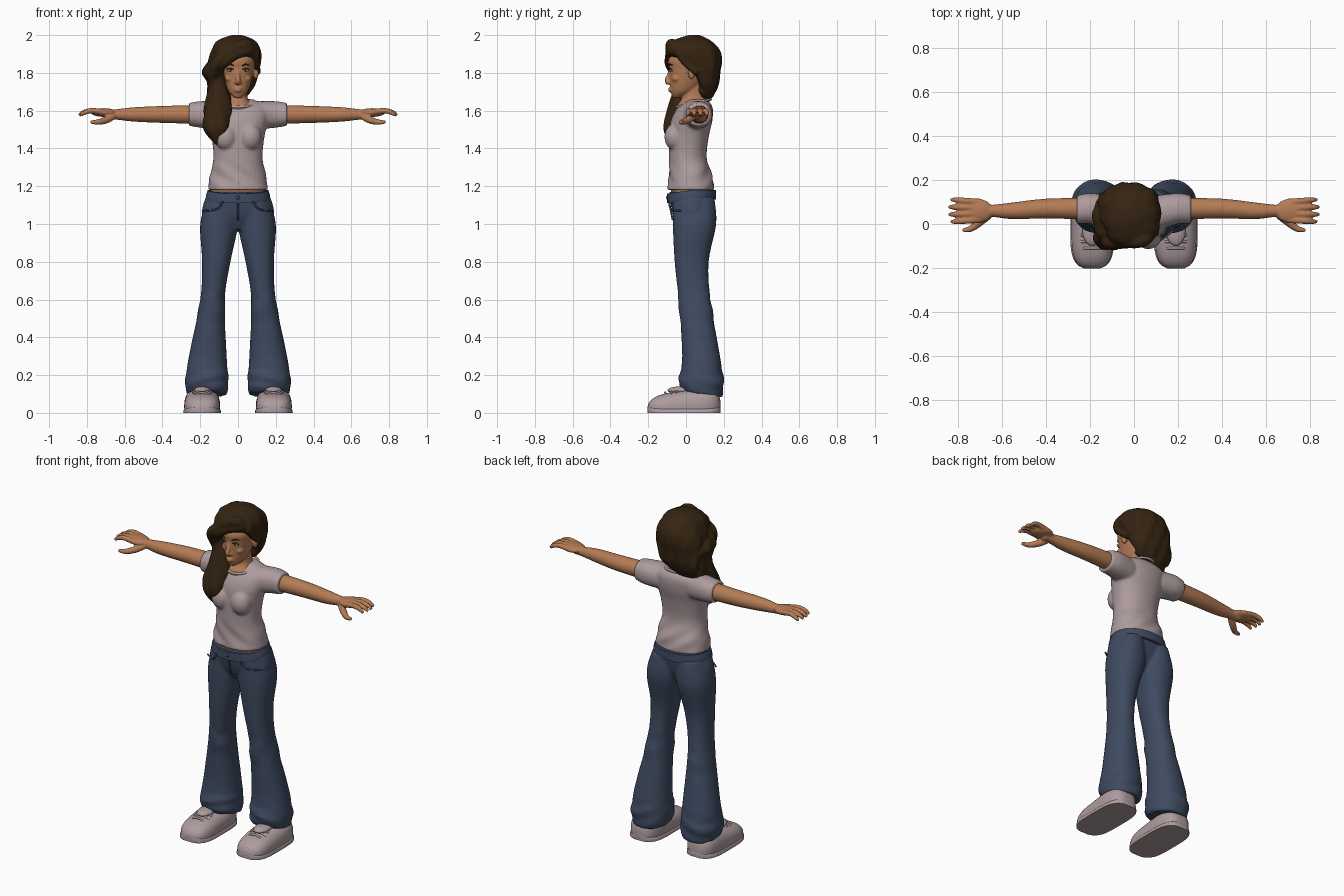
import bpy, bmesh
from math import sin, cos, pi, exp, copysign
from mathutils import Vector

cube = bpy.data.objects.get("Cube")
if cube:
    bpy.data.objects.remove(cube)


def material(name, red, green, blue):
    mat = bpy.data.materials.new(name)
    mat.use_nodes = True
    mat.diffuse_color = (red, green, blue, 1)
    mat.node_tree.nodes["Principled BSDF"].inputs["Base Color"].default_value = mat.diffuse_color
    return mat


SKIN = material("warm skin", .46, .2, .09)
CLOTH = material("pale mauve cloth", .42, .33, .34)
DENIM = material("blue denim", .05, .07, .12)
HAIR = material("dark brown hair", .035, .018, .006)
WHITE = material("eye white", .6, .55, .5)


def spline(rows, steps=5):
    """Smooth interpolation through rows of numbers."""
    rows = [Vector(row) for row in rows]
    out = []
    for i in range(len(rows) - 1):
        before, start = rows[max(i - 1, 0)], rows[i]
        end, after = rows[i + 1], rows[min(i + 2, len(rows) - 1)]
        for s in range(steps):
            t = s / steps
            linear = end - before
            square = before * 2 - start * 5 + end * 4 - after
            cubic = start * 3 - before - end * 3 + after
            out.append(start + (linear * t + square * t ** 2 + cubic * t ** 3) / 2)
    return out + [rows[-1]]


def round_off(value, power):
    return copysign(abs(value) ** (2 / power), value)


def loft(axis, rows, power=2.2, warp=None, sides=32):
    """Rings along an axis; each row is position, then low/high of the two other axes."""
    rings = []
    for t, low_a, high_a, low_b, high_b in spline(rows):
        ring = []
        for k in range(sides):
            angle = 2 * pi * k / sides
            a = (low_a + high_a + (high_a - low_a) * round_off(cos(angle), power)) / 2
            b = (low_b + high_b + (high_b - low_b) * round_off(sin(angle), power)) / 2
            co = Vector({"x": (t, a, b), "y": (a, t, b), "z": (a, b, t)}[axis])
            ring.append(warp(co) if warp else co)
        rings.append(ring)
    return rings


def trunk(rows, power=2.2, warp=None):
    """Upright symmetric loft; each row is height, half width, front, back."""
    return loft("z", [(z, -w, w, front, back) for z, w, front, back in rows], power, warp)


def tube(rows, sides=12):
    """Round tube; each row is x, y, z, radius."""
    points = spline(rows)
    rings = []
    heading, turn = None, None
    for i, p in enumerate(points):
        tangent = (points[min(i + 1, len(points) - 1)] - points[max(i - 1, 0)]).to_3d()
        if turn is None:
            turn = tangent.to_track_quat("Z", "Y")
        else:
            turn = heading.rotation_difference(tangent) @ turn
        heading = tangent
        circle = [2 * pi * k / sides for k in range(sides)]
        rings.append([p.to_3d() + turn @ Vector((cos(a), sin(a), 0)) * p[3] for a in circle])
    return rings


def ball(x, y, z, rx, ry, rz, n=14):
    rings = []
    for i in range(n + 1):
        tilt = max(.05, min(pi - .05, pi * i / n))
        circle = [2 * pi * k / n for k in range(n)]
        rings.append([Vector((x + rx * sin(tilt) * cos(a), y + ry * sin(tilt) * sin(a), z + rz * cos(tilt)))
                      for a in circle])
    return rings


def keep(rings):
    return rings


def flip(rings):
    return [[Vector((-p.x, p.y, p.z)) for p in ring] for ring in rings]


def both(*pieces):
    return list(pieces) + [flip(piece) for piece in pieces]


def part(name, mat, pieces, voxel=0):
    """Skin the rings of every piece; a voxel size fuses the pieces into one surface."""
    bm = bmesh.new()
    for rings in pieces:
        loops = [[bm.verts.new(p) for p in ring] for ring in rings]
        for low, high in zip(loops, loops[1:]):
            for k in range(len(low)):
                bm.faces.new((low[k - 1], low[k], high[k], high[k - 1]))
        bm.faces.new(loops[0][::-1])
        bm.faces.new(loops[-1])
    bmesh.ops.recalc_face_normals(bm, faces=bm.faces)
    mesh = bpy.data.meshes.new(name)
    bm.to_mesh(mesh)
    bm.free()
    mesh.materials.append(mat)
    ob = bpy.data.objects.new(name, mesh)
    bpy.context.collection.objects.link(ob)
    bpy.ops.object.select_all(action="DESELECT")
    ob.select_set(True)
    bpy.context.view_layer.objects.active = ob
    bpy.ops.object.shade_smooth_by_angle(angle=.8)
    if voxel:
        fuse = ob.modifiers.new("fuse", "REMESH")
        fuse.mode, fuse.voxel_size, fuse.use_smooth_shade = "VOXEL", voxel, True
        soft = ob.modifiers.new("soften", "SMOOTH")
        soft.factor, soft.iterations = .5, 3


# Jeans: two flared legs with knee and hem folds, fused with the hips
def denim_folds(co):
    mask = exp(-((co.z - .56) / .08) ** 2) + exp(-((co.z - .17) / .06) ** 2)
    wave = sin(75 * co.z + 22 * co.x + 14 * co.y) * mask
    hem = max(0, .2 - co.z) * (co.y - .07)
    return co + Vector((.003 * wave, .006 * wave, -1.5 * hem))


leg = loft("z", [(.1, .06, .27, -.02, .19), (.16, .05, .28, -.04, .2), (.3, .06, .26, -.02, .18),
                 (.6, .07, .2, -.04, .13), (.8, .04, .19, -.06, .12), (1, 0, .2, -.07, .16),
                 (1.14, .02, .16, -.07, .15)], warp=denim_folds)
hips = trunk([(.97, .1, -.03, .09), (1.05, .19, -.07, .13), (1.17, .16, -.09, .15)])
part("jeans", DENIM, both(leg) + [hips], .008)


def front_dip(co):
    return co - Vector((0, 0, .15 * max(0, .03 - co.y)))


part("waistband", DENIM, [trunk([(1.13, .17, -.1, .16), (1.15, .17, -.1, .16), (1.18, .16, -.1, .16)],
                                warp=front_dip)])
pocket = tube([(.08, -.09, 1.12, .005), (.11, -.08, 1.08, .005), (.18, -.03, 1.07, .005)])
fly = tube([(0, -.09, 1.12, .005), (0, -.07, 1.02, .005)])
button = ball(0, -.1, 1.14, .01, .005, .01)
part("jeans_seams", DENIM, both(pocket) + [fly, button])

# Waist skin between jeans and shirt
part("midriff", SKIN, [trunk([(1.1, .15, -.08, .14), (1.24, .14, -.08, .13)])])


# Shirt: torso, bust and short sleeves
def shirt_folds(co):
    mask = exp(-((co.z - 1.25) / .07) ** 2)
    return co + Vector((.002, .005, 0)) * (sin(60 * co.z + 45 * co.x) * mask)


torso = trunk([(1.18, .16, -.1, .15), (1.25, .15, -.09, .14), (1.35, .13, -.09, .11), (1.46, .14, -.09, .12),
               (1.55, .16, -.08, .14), (1.62, .16, -.04, .14), (1.66, .08, .02, .11)], warp=shirt_folds)
sleeve = loft("x", [(.1, -.03, .13, 1.5, 1.65), (.2, 0, .14, 1.51, 1.65), (.26, 0, .13, 1.52, 1.64)])
bust = ball(.065, -.06, 1.46, .06, .055, .07)
part("shirt", CLOTH, [torso] + both(sleeve, bust), .008)
neckline = [2 * pi * i / 24 for i in range(25)]
part("collar", CLOTH, [tube([(.09 * cos(a), .04 + .09 * sin(a), 1.64 + .02 * sin(a), .007) for a in neckline])])


# Shoes: soft upper, flat sole, tongue and laces
def shoe_body(grow, limit, power):
    rows = []
    for i in range(-8, 9):
        u = .99 * sin(pi / 2 * i / 8)
        fade = 1 - u ** 4
        width = .095 * fade ** .4 + grow
        top = min(limit, (.12 + .03 * u) * fade ** .3)
        rows.append((.195 * u - .01, .19 - width, .19 + width, -.05 * fade, top))
    return loft("y", rows, power, lambda co: Vector((co.x, co.y, max(co.z, 0))))


def lace(y, z):
    return tube([(.19 + .05 * i, y, z - .02 * i * i, .006) for i in (-1, -.5, 0, .5, 1)])


shoe = [shoe_body(0, 1, 2.5), shoe_body(.005, .03, 5), ball(.19, -.03, .12, .045, .07, .02)]
shoe += [lace(-.11 + .03 * i, .107 + .01 * i) for i in range(3)]

# Arms with palm, fingers and thumb
arm = [tube([(.2, .07, 1.58, .05), (.4, .07, 1.58, .045), (.55, .06, 1.58, .038),
             (.64, .06, 1.58, .028), (.7, .06, 1.58, .025)], 24),
       ball(.71, .06, 1.59, .07, .055, .023),
       tube([(.66, .04, 1.57, .018), (.7, .01, 1.55, .019), (.74, -.02, 1.54, .015), (.78, -.03, 1.54, .009)])]
for i in range(4):
    y, fan, reach = .1 - .027 * i, .01 - .006 * i, .845 - .009 * abs(i - 1.5)
    arm.append(tube([(.7, y, 1.59, .015), (.77, y + fan / 2, 1.6, .015),
                     (reach - .02, y + fan, 1.59, .012), (reach, y + fan, 1.575, .008)]))
for side, turn in (("left", keep), ("right", flip)):
    part(side + "_shoe", CLOTH, [turn(piece) for piece in shoe])
    part(side + "_arm", SKIN, [turn(piece) for piece in arm], .005)

# Head with nose, lips, cheeks, ears and neck
skull = trunk([(1.67, .02, -.07, -.03), (1.7, .05, -.08, .04), (1.75, .07, -.085, .09), (1.82, .085, -.09, .13),
               (1.88, .09, -.09, .14), (1.96, .04, -.02, .08)])
neck = trunk([(1.56, .1, -.04, .11), (1.62, .08, -.05, .12), (1.67, .05, -.02, .1), (1.75, .05, -.02, .1)])
nose = tube([(0, -.08, 1.83, .008), (0, -.09, 1.79, .01), (0, -.1, 1.76, .014), (0, -.09, 1.74, .01)])
lips = [ball(0, -.085, z, .02, .01, .007) for z in (1.717, 1.705)]
ear = ball(.095, .03, 1.8, .014, .02, .034)
nostril = ball(.012, -.09, 1.75, .009, .011, .008)
cheek = ball(.045, -.05, 1.77, .025, .025, .02)
part("head", SKIN, [skull, neck, nose] + lips + both(ear, nostril, cheek), .005)

# Eyes, lashes and brows
part("eyes", WHITE, both(ball(.04, -.074, 1.815, .017, .011, .008)))
part("irises", HAIR, both(ball(.04, -.082, 1.815, .007, .005, .007)))
part("lashes", HAIR, both(tube([(.02, -.085, 1.815, .002), (.04, -.086, 1.824, .003), (.06, -.075, 1.817, .002)])))
part("brows", HAIR, both(tube([(.02, -.09, 1.835, .002), (.04, -.085, 1.845, .004), (.06, -.07, 1.84, .002)])))


# Hair: cap, swept fringe and one long lock over the right shoulder
def hair_grooves(co):
    return co + Vector((.004 * sin(80 * co.y + 15 * co.z), .004 * sin(85 * co.x + 20 * co.z), 0))


cap = loft("z", [(2, -.04, .02, .01, .07), (1.97, -.11, .09, -.07, .13), (1.92, -.14, .12, -.11, .18),
                 (1.86, -.16, .12, -.05, .19), (1.8, -.16, .11, .02, .18), (1.73, -.16, .09, .06, .17),
                 (1.67, -.15, .04, .07, .14)], warp=hair_grooves)
lock = loft("z", [(1.42, -.12, -.1, -.08, -.06), (1.5, -.18, -.05, -.12, -.02), (1.6, -.18, -.03, -.1, .05),
                  (1.74, -.16, -.05, -.06, .13), (1.81, -.19, -.06, -.07, .12), (1.9, -.12, -.02, -.09, .06)],
            warp=hair_grooves)
fringe = [tube([(.09, -.03 + d, 1.92 - d, .022), (.05, -.07, 1.92 + d, .03), (-.01, -.08, 1.9 + d, .03),
                (-.07, -.08, 1.86 + d, .03), (-.12, -.05 - d, 1.81 + d, .03), (-.14, -.02, 1.74, .02)])
          for d in (0, .03)]
temple = tube([(.09, -.04, 1.91, .025), (.1, 0, 1.85, .018), (.1, .06, 1.8, .02)])
nape = tube([(.05, .1, 1.72, .035), (-.04, .1, 1.68, .04), (-.11, .07, 1.66, .04), (-.13, 0, 1.6, .04)])
part("hair", HAIR, [cap, lock, temple, nape] + fringe, .007)
